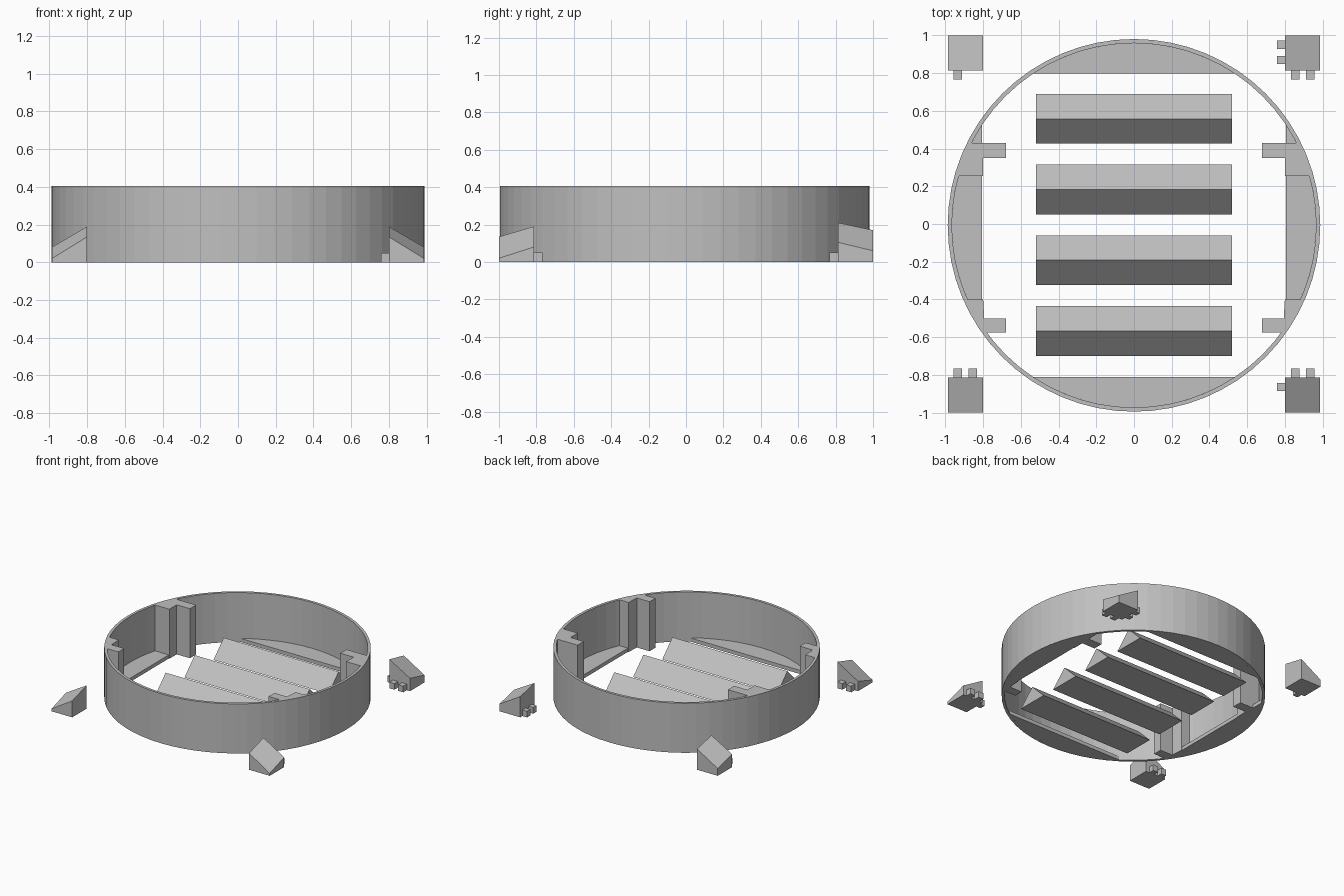
import bpy, bmesh, math

if "Cube" in bpy.data.objects:
    bpy.data.objects.remove(bpy.data.objects["Cube"])

CY = -0.007                 # ring centre in y
R_OUT, R_IN = 0.988, 0.966  # ring radii
H = 0.405                   # ring height
FLOOR = 0.03                # floor plate thickness
SIDES = 64

grey = bpy.data.materials.new("plain grey")
grey.diffuse_color = (0.53, 0.53, 0.53, 1)
grey.use_nodes = True
grey.node_tree.nodes["Principled BSDF"].inputs["Base Color"].default_value = grey.diffuse_color


def prism(name, outline, z0, tops):
    """Upright solid from a plan outline; tops is one height or one per point."""
    if not isinstance(tops, (list, tuple)):
        tops = [tops] * len(outline)
    bm = bmesh.new()
    low = [bm.verts.new((x, y, z0)) for x, y in outline]
    high = [bm.verts.new((x, y, t)) for (x, y), t in zip(outline, tops)]
    bm.faces.new(low)
    bm.faces.new(high)
    n = len(outline)
    for i in range(n):
        j = (i + 1) % n
        bm.faces.new((low[i], low[j], high[j], high[i]))
    return finish(name, bm)


def finish(name, bm):
    bmesh.ops.recalc_face_normals(bm, faces=bm.faces)
    me = bpy.data.meshes.new(name)
    bm.to_mesh(me)
    bm.free()
    me.materials.append(grey)
    ob = bpy.data.objects.new(name, me)
    bpy.context.collection.objects.link(ob)
    return ob


def box(name, x0, x1, y0, y1, z0, z1):
    return prism(name, [(x0, y0), (x1, y0), (x1, y1), (x0, y1)], z0, z1)


def arc_y(x):
    return math.sqrt(R_IN ** 2 - x * x)


def arc_x(y):
    return math.sqrt(R_IN ** 2 - (y - CY) ** 2)


# Round outer wall
bm = bmesh.new()
loops = []
for r, z in ((R_OUT, 0), (R_OUT, H), (R_IN, H), (R_IN, 0)):
    loops.append([bm.verts.new((r * math.cos(2 * math.pi * i / SIDES),
                                CY + r * math.sin(2 * math.pi * i / SIDES), z))
                  for i in range(SIDES)])
for k in range(4):
    a, b = loops[k], loops[(k + 1) % 4]
    for i in range(SIDES):
        j = (i + 1) % SIDES
        bm.faces.new((a[i], a[j], b[j], b[i]))
finish("outer_wall", bm)

# Front and back floor plates: circle segments cut by a chord
for s, label in ((1, "back"), (-1, "front")):
    half = arc_y(0.805)
    pts = [(half * (1 - i / 8), CY + s * arc_y(half * (1 - i / 8))) for i in range(17)]
    prism(label + "_floor_plate", pts, 0, FLOOR)

for s, label in ((1, "right"), (-1, "left")):
    # Side floor plates
    half = arc_y(0.805)
    ys = [CY + half * (1 - i / 8) for i in range(17)]
    prism(label + "_floor_plate", [(s * arc_x(y), y) for y in ys], 0, FLOOR)
    # Full-height pillars with a tab pointing inwards
    for end, y0, y1, t0, t1 in (("back", 0.255, 0.43, 0.35, 0.43),
                                ("front", -0.575, -0.40, -0.575, -0.50)):
        rim = [(s * (arc_x(y0 + (y1 - y0) * i / 3) + 0.008), y0 + (y1 - y0) * i / 3)
               for i in range(4)]
        low_x = 0.80 if end == "back" else 0.79
        prism(f"{label}_{end}_pillar", [(s * 0.80, y0)] + rim + [(s * low_x, y1)]
              if end == "back" else [(s * low_x, y0)] + rim + [(s * 0.80, y1)], 0, H)
        box(f"{label}_{end}_pillar_tab", s * 0.68, s * 0.80, t0, t1, 0, H)

# Triangular slats across the middle
for i in range(4):
    ridge = 0.558 - 0.375 * i
    bm = bmesh.new()
    ends = [[bm.verts.new((x, ridge + dy, z)) for dy, z in
             ((-0.132, 0), (0.132, 0), (0, 0.132))] for x in (-0.52, 0.52)]
    for tri in ends:
        bm.faces.new(tri)
    for k in range(3):
        m = (k + 1) % 3
        bm.faces.new((ends[0][k], ends[0][m], ends[1][m], ends[1][k]))
    finish(f"slat_{i + 1}", bm)

# Loose corner blocks with sloping tops: heights run outer corner,
# inner x / outer y, inner corner, outer x / inner y
FRONT, BACK = [0.02, 0.135, 0.19, 0.08], [0.06, 0.17, 0.21, 0.105]
for sx in (-1, 1):
    for sy, tops in ((-1, FRONT), (1, BACK)):
        name = ("right" if sx > 0 else "left") + ("_back" if sy > 0 else "_front")
        xo, xi, yo, yi = sx * 0.987, sx * 0.80, sy * 1.0, sy * 0.813
        prism(name + "_corner_block", [(xo, yo), (xi, yo), (xi, yi), (xo, yi)], 0, tops)
        # Small pegs facing along y
        for n, x in enumerate((0.935, 0.855)):
            if n == 1 and sx < 0 and sy > 0:
                continue
            box(f"{name}_peg_y{n + 1}", sx * x - 0.023, sx * x + 0.023,
                sy * 0.767, yi, 0, 0.05)
        # Small pegs facing along x, on the right side only
        if sx > 0:
            for n, y in enumerate((0.95, 0.87) if sy > 0 else (-0.865,)):
                box(f"{name}_peg_x{n + 1}", 0.758, xi, y - 0.022, y + 0.022, 0, 0.05)
